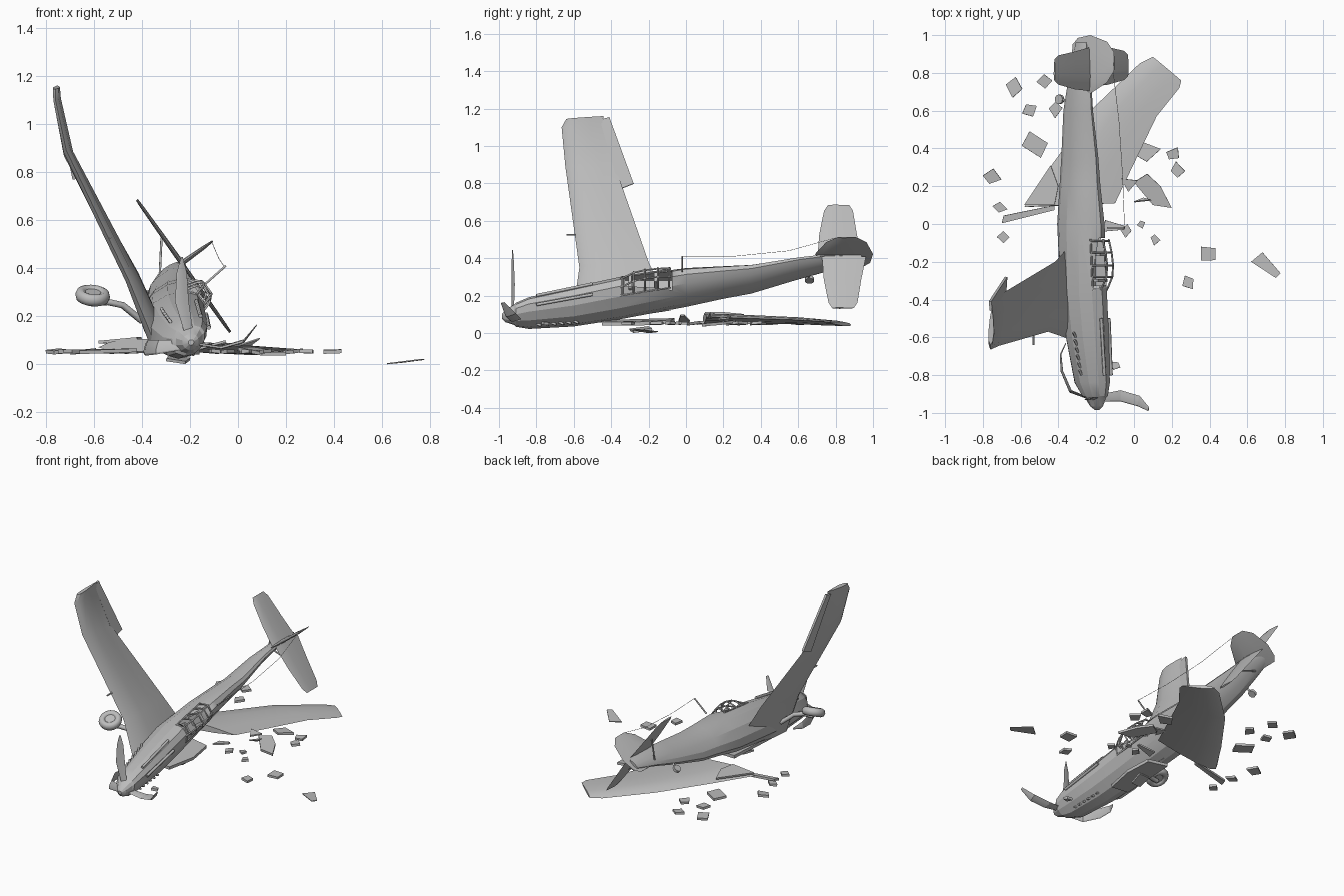
import bpy, bmesh, math, random
from mathutils import Vector, Matrix

random.seed(4)
if "Cube" in bpy.data.objects:
    bpy.data.objects.remove(bpy.data.objects["Cube"])

grey = bpy.data.materials.new("bare_grey")
grey.use_nodes = True
grey.diffuse_color = (0.5, 0.5, 0.5, 1)
grey.node_tree.nodes["Principled BSDF"].inputs["Base Color"].default_value = (0.5, 0.5, 0.5, 1)


def finish(name, bm, angle=25):
    bmesh.ops.recalc_face_normals(bm, faces=bm.faces)
    mesh = bpy.data.meshes.new(name)
    bm.to_mesh(mesh)
    bm.free()
    mesh.materials.append(grey)
    ob = bpy.data.objects.new(name, mesh)
    bpy.context.collection.objects.link(ob)
    bpy.context.view_layer.objects.active = ob
    ob.select_set(True)
    if angle:
        bpy.ops.object.shade_smooth_by_angle(angle=math.radians(angle))
    ob.select_set(False)
    return ob


def loft(name, rings, angle=25):
    bm = bmesh.new()
    rows = [[bm.verts.new(p) for p in r] for r in rings]
    n = len(rows[0])
    for a, b in zip(rows, rows[1:]):
        for i in range(n):
            bm.faces.new((a[i], a[(i + 1) % n], b[(i + 1) % n], b[i]))
    bm.faces.new(rows[0])
    bm.faces.new(rows[-1])
    return finish(name, bm, angle)


AIRFOIL = [(0, 0), (.1, .7), (.35, 1), (.7, .6), (1, .05), (.7, -.5), (.35, -.8), (.1, -.6)]


def wing(name, secs, thick):
    """Loft an airfoil through (leading point, trailing point) pairs."""
    secs = [(Vector(a), Vector(b)) for a, b in secs]
    mids = [(a + b) / 2 for a, b in secs]
    rings = []
    for i, (a, b) in enumerate(secs):
        span = mids[min(i + 1, len(mids) - 1)] - mids[max(i - 1, 0)]
        nrm = (b - a).cross(span).normalized()
        h = thick * max((b - a).length, 0.02)
        rings.append([a.lerp(b, t) + nrm * h * k for t, k in AIRFOIL])
    return loft(name, rings)


def tube(name, pts, r):
    cu = bpy.data.curves.new(name, 'CURVE')
    cu.dimensions = '3D'
    cu.bevel_depth = r
    cu.bevel_resolution = 1
    cu.use_fill_caps = True
    sp = cu.splines.new('POLY')
    sp.points.add(len(pts) - 1)
    for p, q in zip(sp.points, pts):
        p.co = (*q, 1)
    cu.materials.append(grey)
    ob = bpy.data.objects.new(name, cu)
    bpy.context.collection.objects.link(ob)
    return ob


def slab(name, outline, thick=0.01, m=Matrix()):
    """Thin plate from an outline of 3D points."""
    bm = bmesh.new()
    f = bm.faces.new([bm.verts.new(m @ Vector(p)) for p in outline])
    f.normal_update()
    n = f.normal * thick
    ext = bmesh.ops.extrude_face_region(bm, geom=[f], use_keep_orig=True)["geom"]
    bmesh.ops.translate(bm, verts=[v for v in ext if isinstance(v, bmesh.types.BMVert)], vec=n)
    return finish(name, bm, 0)


def solid(name, m, kind="cube", r=1, depth=1, sides=16):
    bm = bmesh.new()
    if kind == "cube":
        bmesh.ops.create_cube(bm, size=1, matrix=m)
    else:
        bmesh.ops.create_cone(bm, cap_ends=True, segments=sides, radius1=r, radius2=r, depth=depth, matrix=m)
    return finish(name, bm, 30)


# The body lies rolled onto its side: (y, centre x, centre z, half width, half height)
ROLL = Matrix.Rotation(math.radians(54.7), 4, 'Y')
BODY = [(-.985, -.195, .09, .012, .012), (-.965, -.197, .093, .035, .036), (-.92, -.202, .1, .055, .06),
        (-.91, -.205, .1, .062, .075), (-.84, -.22, .11, .078, .105), (-.6, -.245, .145, .1, .127),
        (-.36, -.265, .19, .106, .138), (0, -.28, .247, .083, .145), (.2, -.285, .273, .066, .126),
        (.35, -.286, .29, .055, .115), (.6, -.295, .346, .037, .093), (.8, -.285, .385, .025, .068),
        (.96, -.28, .40, .008, .035)]


def body(y, l, u):
    """Body coordinates: station, sideways, up -> world."""
    for a, b in zip(BODY, BODY[1:]):
        if y <= b[0]:
            break
    t = (y - a[0]) / (b[0] - a[0])
    c = Vector((a[1] + t * (b[1] - a[1]), y, a[2] + t * (b[2] - a[2])))
    return c + ROLL @ Vector((l, 0, u))


rings = []
for y, cx, cz, w, h in BODY:
    ring = []
    for i in range(12):
        a = math.tau * (i + .5) / 12
        s, c = math.sin(a), math.cos(a)
        ring.append(body(y, c * w * (1 - .2 * max(s, 0)), s * h))
    rings.append(ring)
fuselage = loft("fuselage", rings, 20)

# Open cockpit
cutter = solid("cockpit_cutter", Matrix.Translation(body(-.2, 0, .15)) @ ROLL @ Matrix.Diagonal((.09, .25, .2, 1)))
cutter.hide_render = True
cutter.hide_viewport = True
cut = fuselage.modifiers.new("cockpit", 'BOOLEAN')
cut.object = cutter
cut.operation = 'DIFFERENCE'
cut.solver = 'EXACT'
solid("seat", Matrix.Translation(body(-.16, 0, .09)) @ ROLL @ Matrix.Diagonal((.06, .02, .09, 1)))
solid("instrument_panel", Matrix.Translation(body(-.3, 0, .1)) @ ROLL @ Matrix.Diagonal((.085, .015, .05, 1)))

# Canopy frame: hoops and rails
for y, top in ((-.34, .135), (-.28, .17), (-.22, .178), (-.15, .172), (-.09, .158)):
    tube("canopy_hoop", [body(y, l, u) for l, u in
         ((-.06, .1), (-.045, top - .02), (-.025, top), (.025, top), (.045, top - .02), (.06, .1))], .005)
for l, d in ((-.06, 0), (-.027, 1), (.027, 1), (.06, 0)):
    tube("canopy_rail", [body(y, l, .1 + d * k) for y, k in
         ((-.35, .03), (-.28, .069), (-.22, .077), (-.15, .071), (-.08, .055))], .005)

# Exhaust stubs and cowl ridges
for side in (-1, 1):
    for i in range(6):
        y = -.8 + i * .04
        k = .08 + .004 * i
        tube("exhaust_stub", [body(y, side * k * .9, -.012), body(y + .025, side * (k + .009), -.012)], .007)
    tube("cowl_ridge", [body(-.8, side * .03, .105), body(-.5, side * .035, .123)], .009)

# Tail, set around a fixed station
TC = Vector((-.281, .85, .388))


def tail(l, y, u):
    p = TC + ROLL @ Vector((l, 0, u))
    return (p.x, y, p.z)


for side, name in ((-1, "right_tailplane"), (1, "left_tailplane")):
    wing(name, [(tail(.015 + side * s, a + side * .012, .056), tail(.015 + side * s, b + side * .012, .056))
                for s, a, b in ((0, .715, .95), (.15, .725, .925), (.3, .75, .905), (.337, .77, .885))], .05)
wing("tail_fin", [(tail(0, a, u), tail(0, b, u)) for u, a, b in
                  ((-.055, .84, .95), (-.02, .72, .985), (.06, .69, 1), (.17, .75, .965), (.215, .81, .91))], .04)
for side in (-1, 1):
    tube("tailplane_strut", [tail(.015 + side * .15, .82, .05), tail(side * .02, .8, -.04)], .005)
tube("tail_wheel_leg", [body(.65, 0, -.06), body(.66, 0, -.12)], .007)
solid("tail_wheel", Matrix.Translation(body(.66, 0, -.125)) @ ROLL @ Matrix.Rotation(math.pi / 2, 4, 'Y'),
      "cyl", .025, .018, 12)

# Aerial mast and wire
tube("aerial_mast", [(-.14, -.02, .33), (-.05, -.02, .41)], .005)
tube("aerial_wire", [(-.05, -.02, .41), (-.06, .25, .41), (-.08, .55, .44), tail(0, .8, .21)], .0012)

# Raised right wing with loose aileron
wing("right_wing", [((-.34, -.61, .07), (-.31, -.08, .12)), ((-.455, -.57, .35), (-.42, -.2, .38)),
                    ((-.715, -.645, .89), (-.695, -.365, .85)), ((-.76, -.665, 1.1), (-.745, -.45, 1.11)),
                    ((-.76, -.64, 1.145), (-.753, -.44, 1.16))], .082)
slab("right_aileron", [(-.75, -.46, 1.14), (-.755, -.41, 1.155), (-.67, -.28, .8), (-.675, -.355, .77)], .014)
p = Vector((-.532, -.59, .525))
tube("wing_gun", [p, p + Vector((0, -.05, 0))], .005)

# Main wheel hanging under the raised wing
axis = Vector((.1, -.4, .9)).to_track_quat('Z', 'Y').to_matrix().to_4x4()
hub = Matrix.Translation((-.605, -.5, .285)) @ axis
bm = bmesh.new()
tyre = []
for i in range(20):
    a = math.tau * i / 20
    tyre.append([hub @ Vector(((.05 + .023 * math.cos(b)) * math.cos(a), (.05 + .023 * math.cos(b)) * math.sin(a),
                               .027 * math.sin(b))) for b in (math.tau * j / 8 for j in range(8))])
rows = [[bm.verts.new(p) for p in r] for r in tyre]
for i in range(20):
    for j in range(8):
        bm.faces.new((rows[i][j], rows[i - 1][j], rows[i - 1][j - 1], rows[i][j - 1]))
finish("main_tyre", bm, 60)
solid("main_wheel_hub", hub, "cyl", .04, .032)
tube("main_gear_leg", [(-.605, -.5, .255), (-.54, -.49, .258), (-.48, -.47, .245), (-.4, -.44, .18)], .015)

# Propeller: one straight blade and two bent ones
wing("upright_blade", [((-.22, -.93, .12), (-.185, -.92, .12)), ((-.262, -.93, .26), (-.205, -.915, .26)),
                       ((-.255, -.93, .38), (-.213, -.92, .38)), ((-.238, -.93, .445), (-.23, -.925, .445))], .1)
wing("left_bent_blade", [((-.17, -.94, .08), (-.17, -.9, .09)), ((-.07, -.94, .065), (-.07, -.88, .075)),
                         ((.02, -.965, .09), (.03, -.91, .105)), ((.075, -.99, .16), (.08, -.97, .165))], .1)
wing("right_bent_blade", [((-.23, -.93, .06), (-.23, -.92, .1)), ((-.34, -.89, .04), (-.33, -.88, .1)),
                          ((-.385, -.78, .035), (-.375, -.78, .1)), ((-.39, -.69, .04), (-.385, -.69, .085)),
                          ((-.36, -.63, .05), (-.36, -.63, .06))], .1)

# Torn-off left wing lying flat, and its broken root
wing("left_wing", [((-.58, .09, .07), (-.1, .11, .085)), ((-.43, .32, .068), (-.01, .3, .078)),
                   ((-.21, .62, .06), (.12, .57, .07)), ((.03, .85, .045), (.24, .72, .062)),
                   ((.1, .885, .043), (.25, .76, .057))], .062)
slab("torn_flap", [(-.58, .1, .085), (-.42, .1, .1), (-.4, .2, .1), (-.44, .31, .09)], .012)
slab("belly_plate", [(-.33, -.45, .05), (-.2, -.45, .04), (-.16, -.25, .04), (-.18, -.08, .05), (-.32, -.06, .06)], .02)
slab("root_strip", [(-.7, .005, .04), (-.42, .075, .05), (-.42, .1, .05), (-.69, .045, .045)], .015)
slab("fairing_left", [(-.07, .24, .09), (.02, .23, .085), (-.03, .17, .08)], .01)
slab("fairing_right", [(.0, .22, .07), (.07, .265, .07), (.14, .2, .06), (.2, .085, .05), (.1, .1, .05), (.05, .16, .06)], .015)
slab("wing_rib", [(-.16, -.04, .06), (-.05, -.03, .09), (-.05, -.01, .09), (-.15, .02, .06)])
slab("upright_shard", [(.0, .12, .08), (.05, .14, .08), (.09, .13, .11)], .008)

# Scattered skin fragments: (x, y, radius)
BITS = [(-.64, .73, .055), (-.48, .75, .045), (-.52, .42, .075), (-.75, .25, .045), (-.71, .09, .04), (-.69, -.07, .035),
        (-.55, .6, .045), (-.42, .61, .045), (.07, .38, .065), (.21, .37, .045), (.23, .28, .045), (.04, .0, .025),
        (-.04, -.03, .04), (.11, -.08, .03), (.39, -.15, .055), (.29, -.31, .04), (-.1, -.75, .025)]
for x, y, r in BITS:
    turn = Matrix.Translation((x, y, .045)) @ Matrix.Rotation(random.uniform(0, 6), 4, 'Z') \
        @ Matrix.Rotation(random.uniform(-.15, .15), 4, 'X')
    pts = []
    for i in range(4):
        k = r * random.uniform(.75, 1.15)
        a = math.tau * (i + random.uniform(-.15, .15)) / 4
        pts.append((k * math.cos(a), k * .9 * math.sin(a), 0))
    slab("fragment", pts, .015, turn)
slab("far_fragment", [(.62, -.2, .004), (.68, -.15, .01), (.775, -.26, .022), (.75, -.285, .02)], .005)
slab("ground_scrap", [(-.3, -.3, .012), (-.22, -.28, .0), (-.2, -.18, .015), (-.29, -.2, .025)], .012)
